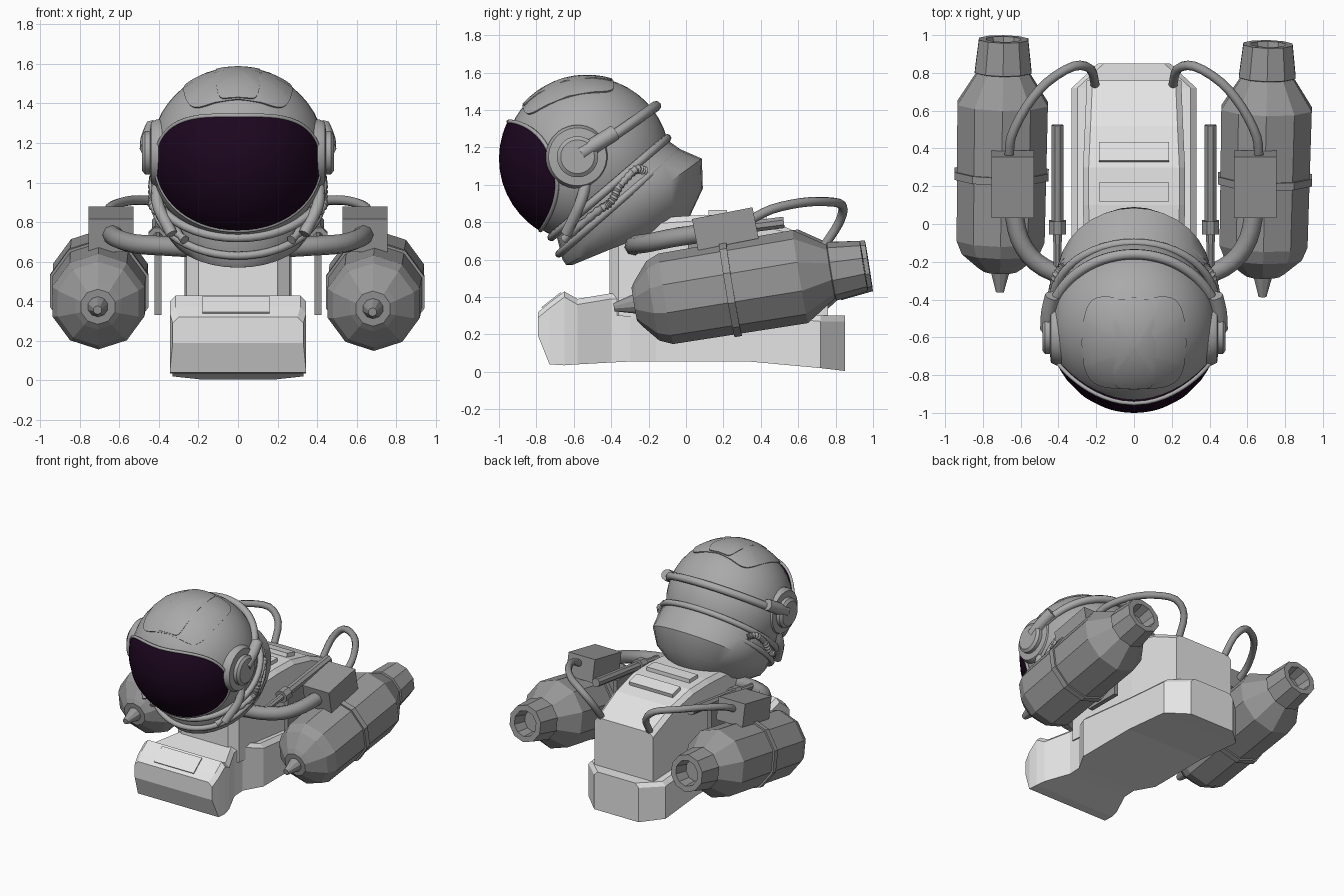
import bpy, bmesh, math
from mathutils import Vector, Matrix

if "Cube" in bpy.data.objects:
    bpy.data.objects.remove(bpy.data.objects["Cube"])

def material(name, r, g, b):
    m = bpy.data.materials.new(name)
    m.diffuse_color = (r, g, b, 1)
    m.use_nodes = True
    m.node_tree.nodes["Principled BSDF"].inputs["Base Color"].default_value = m.diffuse_color
    return m

LIGHT = material("light grey shell", .78, .78, .78)
HELM = material("helmet grey", .40, .40, .40)
STEEL = material("tank grey", .315, .315, .315)
DARK = material("dark purple glass", .012, .002, .014)

def finish(ob, mat, smooth):
    ob.data.materials.clear()
    ob.data.materials.append(mat)
    if smooth:
        bpy.ops.object.select_all(action='DESELECT')
        ob.select_set(True)
        bpy.context.view_layer.objects.active = ob
        bpy.ops.object.shade_smooth_by_angle(angle=math.radians(smooth))
    return ob

def skin(name, rings, mat, smooth=0):
    """Join equal rings of points into a closed skin with capped ends."""
    bm = bmesh.new()
    vs = [[bm.verts.new(p) for p in ring] for ring in rings]
    n = len(vs[0])
    for a, b in zip(vs, vs[1:]):
        for i in range(n):
            j = (i + 1) % n
            bm.faces.new((a[i], a[j], b[j], b[i]))
    bm.faces.new(vs[0][::-1])
    bm.faces.new(vs[-1])
    bmesh.ops.recalc_face_normals(bm, faces=bm.faces)
    me = bpy.data.meshes.new(name)
    bm.to_mesh(me)
    bm.free()
    ob = bpy.data.objects.new(name, me)
    bpy.context.collection.objects.link(ob)
    return finish(ob, mat, smooth)

def lathe(name, p0, p1, profile, n, mat, smooth=0):
    """Turn (distance, radius) pairs around the axis from p0 towards p1."""
    p0, p1 = Vector(p0), Vector(p1)
    d = (p1 - p0).normalized()
    side = d.cross(Vector((0, 0, 1))).normalized()
    up = side.cross(d)
    rings = [[p0 + d * t + (side * math.cos(a) + up * math.sin(a)) * r
              for a in (2 * math.pi * (i + .5) / n for i in range(n))] for t, r in profile]
    return skin(name, rings, mat, smooth)

def hull(name, stations, mat, c):
    """Box-like body from (y, half width, bottom z, top z) with chamfered top edges."""
    rings = [[(-w, y, z0), (-w, y, z1 - c), (-w + c, y, z1),
              (w - c, y, z1), (w, y, z1 - c), (w, y, z0)] for y, w, z0, z1 in stations]
    return skin(name, rings, mat)

def tube(name, pts, r, mat, closed=False, steps=6, rib=0, res=2):
    """Round hose along a smooth path; rib alternates the radius."""
    P = [Vector(p) for p in pts]
    path = P
    if not closed:
        E = [2 * P[0] - P[1]] + P + [2 * P[-1] - P[-2]]
        path = []
        for a, b, c, d in zip(E, E[1:], E[2:], E[3:]):
            for k in range(steps):
                t = k / steps
                path.append(.5 * (2 * b + (c - a) * t + (2 * a - 5 * b + 4 * c - d) * t * t
                                  + (3 * b - a - 3 * c + d) * t ** 3))
        path.append(P[-1])
    cu = bpy.data.curves.new(name, 'CURVE')
    cu.dimensions = '3D'
    cu.bevel_depth, cu.bevel_resolution, cu.use_fill_caps = r, res, True
    sp = cu.splines.new('POLY')
    sp.points.add(len(path) - 1)
    for i, p in enumerate(path):
        sp.points[i].co = (*p, 1)
        sp.points[i].radius = 1 - rib * (i % 2)
    sp.use_cyclic_u = closed
    ob = bpy.data.objects.new(name, cu)
    bpy.context.collection.objects.link(ob)
    bpy.ops.object.select_all(action='DESELECT')
    ob.select_set(True)
    bpy.context.view_layer.objects.active = ob
    bpy.ops.object.convert(target='MESH')
    return finish(bpy.context.view_layer.objects.active, mat, 50)

def box(name, loc, size, tilt, mat):
    bpy.ops.mesh.primitive_cube_add(size=1)
    ob = bpy.context.object
    ob.name = name
    ob.data.transform(Matrix.Translation(loc) @ Matrix.Rotation(math.radians(tilt), 4, 'X')
                      @ Matrix.Diagonal((*size, 1)))
    return finish(ob, mat, 0)

# --- body: base with front block and waist, plus the backpack hump ---
hull("base", [(-.79, .33, .19, .32), (-.73, .345, .04, .37), (-.65, .345, .035, .43),
              (-.58, .33, .04, .39), (-.40, .25, .05, .42), (-.30, .25, .055, .42),
              (-.16, .33, .055, .38), (.34, .33, .055, .33), (.72, .33, .02, .30),
              (.85, .19, .005, .30)], LIGHT, .03)
box("front_plate", (-.01, -.715, .378), (.34, .13, .02), 38, LIGHT)
hull("backpack", [(-.41, .20, .3, .78), (-.36, .26, .3, .81), (.10, .27, .25, .84),
                  (.30, .27, .25, .835), (.52, .26, .2, .78), (.76, .25, .2, .67)], LIGHT, .03)
for i, (y, z, tilt) in enumerate([(.17, .846, 0), (.38, .825, -14)]):
    box(f"backpack_bar_{i}", (0, y, z), (.37, .10, .04), tilt, LIGHT)

# --- helmet shell and glass ---
C, SHELL, R = Vector((0, -.55, 1.14)), Vector((0, -.53, 1.133)), .444
bpy.ops.mesh.primitive_uv_sphere_add(segments=48, ring_count=24, radius=R, location=SHELL)
bpy.context.object.name = "helmet_shell"
finish(bpy.context.object, HELM, 60)

def patch_ring(o, r, elev, a, b, power, k, n=56):
    e = math.radians(elev)
    f, u = Vector((0, -math.cos(e), math.sin(e))), Vector((0, math.sin(e), math.cos(e)))
    out = []
    for i in range(n):
        t = 2 * math.pi * i / n
        c, s = math.cos(t), math.sin(t)
        p = power[0] if s > 0 else power[1]
        al = math.radians(a) * k * math.copysign(abs(c) ** (2 / p), c)
        be = math.radians(b) * k * math.copysign(abs(s) ** (2 / p), s)
        out.append(o + r * (f * math.cos(be) * math.cos(al)
                            + Vector((math.cos(be) * math.sin(al), 0, 0)) + u * math.sin(be)))
    return out

def patch(name, o, r, elev, a, b, power, mat):
    """Raised piece of sphere with a superellipse outline (upper and lower power)."""
    rings = [patch_ring(o, r, elev, a, b, power, k / 10) for k in (.2, 2, 4, 6, 8, 9, 10)]
    return skin(name, rings + [patch_ring(o, r - .04, elev, a, b, power, 1)], mat, 40)

patch("visor", C, .450, -16.5, 68, 42, (2.5, 2.1), DARK)
tube("visor_rim", patch_ring(C, .446, -16.5, 69, 42.8, (2.5, 2.1), 1), .011, HELM, closed=True)
patch("crown_panel", SHELL, .452, 74, 38, 34, (6, 6), HELM)
patch("crown_strip", SHELL, .456, 74, 15, 33, (8, 8), HELM)

# --- lower helmet bowl: rings between a front and a back point (y, z) ---
def tilt_ring(yf, zf, yb, zb, w, n=32):
    m, h = Vector((0, (yf + yb) / 2, (zf + zb) / 2)), Vector((0, (yb - yf) / 2, (zb - zf) / 2))
    return [m + h * math.cos(t) + Vector((w * math.sin(t), 0, 0))
            for t in (2 * math.pi * i / n for i in range(n))]

skin("neck_bowl", [tilt_ring(-.69, .72, -.10, 1.24, .42), tilt_ring(-.68, .68, -.03, 1.19, .43),
                   tilt_ring(-.66, .60, .085, 1.14, .41), tilt_ring(-.64, .57, .09, .98, .36),
                   tilt_ring(-.61, .57, .02, .83, .28), tilt_ring(-.58, .60, -.14, .83, .18)],
     HELM, 35)
tube("collar_ring_upper", tilt_ring(-.72, .72, -.10, 1.25, .43, 48), .022, HELM, closed=True)
tube("collar_ring_lower", tilt_ring(-.68, .63, -.05, 1.18, .425, 48), .020, HELM, closed=True)

# --- band from ear to ear round the back of the helmet ---
back = Vector((0, .82, .57)).normalized()
tube("head_band", [C + Vector((.45 * math.cos(t), 0, .01)) + back * .475 * math.sin(t)
                   for t in (math.pi * i / 12 for i in range(13))], .028, HELM)

for s, side in ((-1, "left"), (1, "right")):
    # ear caps, jaw straps and ribbed jaw hoses
    lathe(side + "_ear", (s * .36, -.58, 1.15), (s, -.58, 1.15),
          [(0, .17), (.05, .17), (.08, .155), (.085, .11), (.11, .11), (.125, .09)],
          32, HELM, 35)
    tube(side + "_ear_clasp", [(s * .455, -.56, 1.17), (s * .45, -.47, 1.225),
                               (s * .43, -.38, 1.28)], .042, HELM)
    tube(side + "_jaw_strap", [(s * .405, -.53, 1.02), (s * .405, -.57, .89), (s * .335, -.64, .74)],
         .03, HELM)
    tube(side + "_jaw_hose", [(s * .37, -.22, 1.075), (s * .41, -.27, 1.08),
                              (s * .43, -.35, 1.0), (s * .43, -.40, .91),
                              (s * .415, -.47, .86), (s * .27, -.65, .71)],
         .025, HELM, steps=8, rib=.3)

    # tanks with nose, middle strap and open rear nozzle
    p0, p1 = ((-.71, -.36, .355), (-.69, 1, .57)) if s < 0 else ((.68, -.385, .345), (.71, .98, .57))
    lathe(side + "_tank", p0, p1,
          [(.11, .09), (.13, .12), (.21, .215), (.28, .245), (1.01, .252), (1.19, .135)], 10, STEEL)
    lathe(side + "_tank_nose", p0, p1, [(0, .022), (.03, .03), (.11, .052), (.15, .06)], 10, STEEL)
    lathe(side + "_tank_strap", p0, p1, [(.61, .24), (.61, .262), (.65, .262), (.65, .24)],
          10, STEEL)
    lathe(side + "_tank_nozzle", p0, p1, [(1.17, .13), (1.18, .158), (1.355, .137),
                                          (1.355, .095), (1.25, .08)], 10, STEEL)

    # pump box with front and rear hoses
    box(side + "_pump_box", (s * .642, .21, .765), (.225, .33, .17), 11, STEEL)
    tube(side + "_front_hose", [(s * .64, .08, .74), (s * .605, -.08, .715), (s * .52, -.20, .69),
                                (s * .38, -.27, .68), (s * .22, -.28, .67)], .05, STEEL, steps=3)
    tube(side + "_rear_hose", [(s * .66, .34, .81), (s * .65, .46, .87), (s * .57, .62, .905),
                               (s * .46, .75, .91), (s * .32, .835, .89),
                               (s * .23, .82, .80), (s * .205, .73, .66)], .025, STEEL, steps=3)

    # stepped rod and hanging plate between tank and backpack
    lathe(side + "_rod", (s * .405, -.25, .70), (s * .405, .53, .80),
          [(0, .022), (.2, .025), (.2, .05), (.27, .05), (.27, .033), (.78, .033)], 8, STEEL)
    box(side + "_rod_plate", (s * .405, .15, .53), (.035, .28, .40), 0, STEEL)
